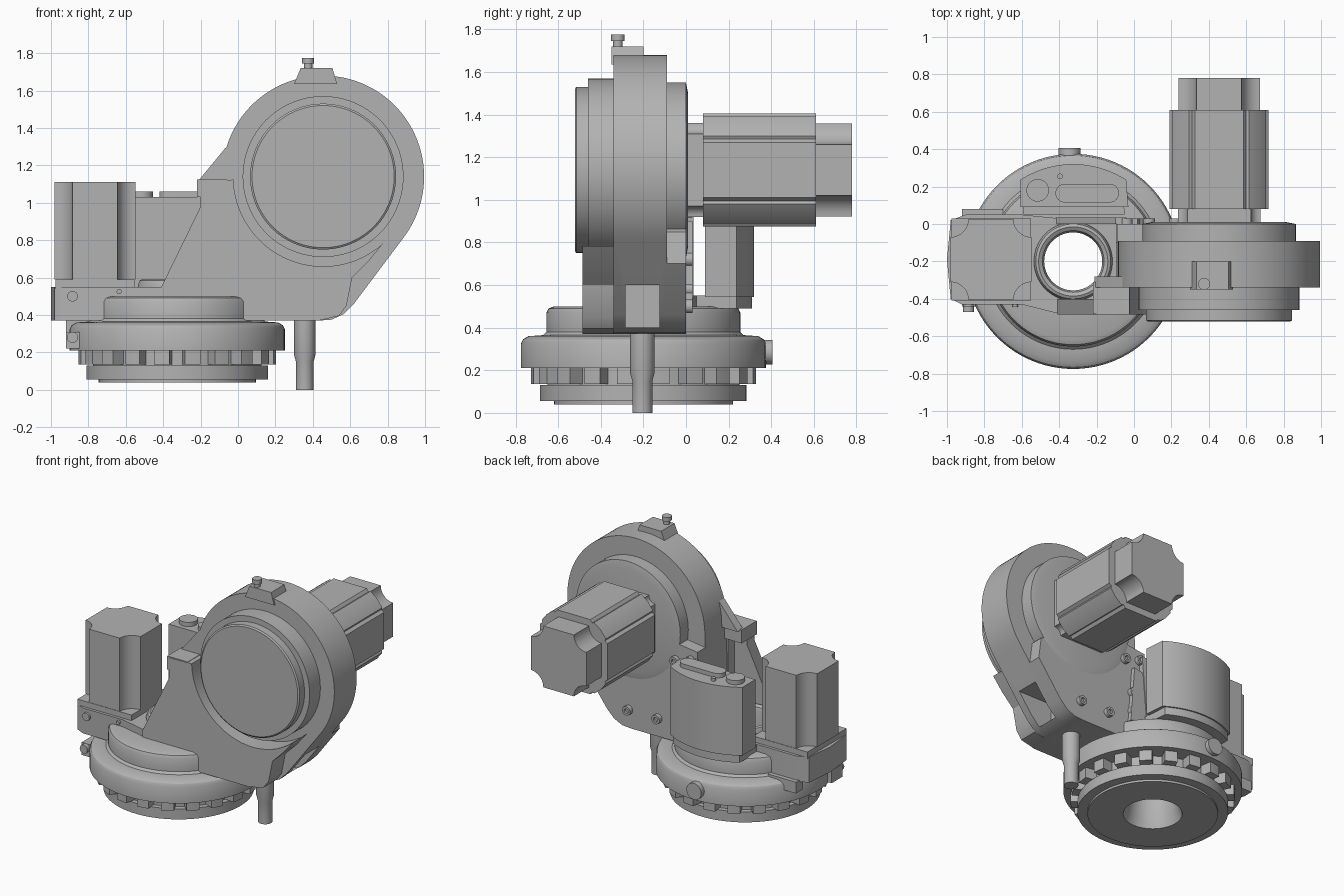
import bpy, bmesh
from math import sin, cos, pi, radians
from mathutils import Vector

cube = bpy.data.objects.get("Cube")
if cube:
    bpy.data.objects.remove(cube, do_unlink=True)

grey = bpy.data.materials.new("cast grey")
grey.use_nodes = True
COLOUR = (0.45, 0.45, 0.45, 1)
grey.diffuse_color = COLOUR
grey.node_tree.nodes["Principled BSDF"].inputs["Base Color"].default_value = COLOUR
parts = []


def finish(name, bm):
    bmesh.ops.recalc_face_normals(bm, faces=bm.faces)
    mesh = bpy.data.meshes.new(name)
    bm.to_mesh(mesh)
    bm.free()
    mesh.materials.append(grey)
    obj = bpy.data.objects.new(name, mesh)
    bpy.context.collection.objects.link(obj)
    parts.append(obj)
    return obj


def place(axis, a, b, h):
    """Map an outline point and a height to space; axis y outlines are (x, z)."""
    return {"z": (a, b, h), "y": (a, h, b), "x": (h, a, b)}[axis]


def prism(name, outline, axis, lo, hi):
    bm = bmesh.new()
    low = [bm.verts.new(place(axis, a, b, lo)) for a, b in outline]
    high = [bm.verts.new(place(axis, a, b, hi)) for a, b in outline]
    bm.faces.new(low)
    bm.faces.new(high)
    n = len(low)
    for i in range(n):
        j = (i + 1) % n
        bm.faces.new((low[i], low[j], high[j], high[i]))
    return finish(name, bm)


def arc(cx, cy, r, start, end, n=24):
    return [(cx + r * cos(radians(start + (end - start) * i / n)),
             cy + r * sin(radians(start + (end - start) * i / n))) for i in range(n + 1)]


def cyl(name, cx, cy, r, axis, lo, hi, n=32):
    return prism(name, arc(cx, cy, r, 0, 360, n)[:-1], axis, lo, hi)


def box(name, x, y, z):
    return prism(name, [(x[0], y[0]), (x[1], y[0]), (x[1], y[1]), (x[0], y[1])], "z", *z)


def lathe(name, profile, axis, cx, cy, n=96, closed=False):
    bm = bmesh.new()
    rings = []
    for r, h in profile:
        rings.append([bm.verts.new(place(axis, cx + r * cos(2 * pi * i / n),
                                         cy + r * sin(2 * pi * i / n), h)) for i in range(n)])
    pairs = list(zip(rings, rings[1:]))
    if closed:
        pairs.append((rings[-1], rings[0]))
    else:
        bm.faces.new(rings[0])
        bm.faces.new(rings[-1])
    for p, q in pairs:
        for i in range(n):
            j = (i + 1) % n
            bm.faces.new((p[i], p[j], q[j], q[i]))
    return finish(name, bm)


def cut(obj, cutter):
    mod = obj.modifiers.new("cut", "BOOLEAN")
    mod.object, mod.operation, mod.solver = cutter, "DIFFERENCE", "EXACT"
    dg = bpy.context.evaluated_depsgraph_get()
    mesh = bpy.data.meshes.new_from_object(obj.evaluated_get(dg))
    obj.modifiers.clear()
    obj.data = mesh
    parts.remove(cutter)
    bpy.data.objects.remove(cutter, do_unlink=True)


def scalloped(cx, cy, half, flat):
    """Square outline with a concave round cut at each corner."""
    pts = []
    for k, (sx, sy) in enumerate([(1, 1), (-1, 1), (-1, -1), (1, -1)]):
        pts += arc(cx + sx * half, cy + sy * half, half - flat, 270 + 90 * k, 180 + 90 * k, 8)
    return pts


BX, BY = -0.325, -0.2      # vertical axis
DX, DZ = 0.455, 1.14       # horizontal axis

# Turntable base with hollow bore and collar
lathe("base_turntable", [
    (0.19, 0.04), (0.42, 0.04), (0.42, 0.055), (0.485, 0.055), (0.485, 0.13), (0.45, 0.13),
    (0.45, 0.21), (0.575, 0.21), (0.575, 0.325), (0.565, 0.345), (0.54, 0.36), (0.47, 0.365),
    (0.455, 0.38), (0.455, 0.47), (0.445, 0.49), (0.42, 0.5), (0.21, 0.5), (0.21, 0.56),
    (0.2, 0.585), (0.185, 0.592), (0.165, 0.58), (0.155, 0.55), (0.155, 0.2), (0.17, 0.1)],
    "z", BX, BY, closed=True)

# Castellated ring under the turntable
TEETH = 20
for i in range(TEETH):
    a = 360 * (i + 0.5) / TEETH
    prism("base_tooth", arc(BX, BY, 0.53, a - 4.5, a + 4.5, 3)
          + arc(BX, BY, 0.44, a + 5.5, a - 5.5, 3), "z", 0.135, 0.215)

# Stop and clamp on the turntable rim
cyl("rim_stop", BX - 0.02, 0.285, 0.058, "y", 0.3, 0.405)
box("rim_clamp", (-0.92, -0.8), (-0.44, -0.32), (0.22, 0.31))
cyl("clamp_bolt", -0.885, 0.28, 0.03, "y", -0.47, -0.43, 16)
box("rim_ear", (-0.92, -0.7), (0.0, 0.08), (0.3, 0.38))

# Foot plate carrying the upright motor
foot = prism("foot_plate", [
    (-1, -0.19), (-0.98, 0.02), (-0.9, 0.05), (-0.6, 0.05), (-0.4, 0.03), (-0.08, 0.03),
    (-0.08, -0.48), (-0.4, -0.48), (-0.6, -0.43), (-0.92, -0.43), (-0.98, -0.4)],
    "z", 0.37, 0.55)
cut(foot, cyl("bore_cutter", BX, BY, 0.185, "z", 0.2, 0.8, 64))
for x, z, r in ((-0.885, 0.5, 0.028), (-0.635, 0.525, 0.014)):
    cyl("foot_bolt", x, z, r, "y", -0.445, -0.4, 16)

# Upright motor
prism("upright_motor", scalloped(-0.765, -0.19, 0.217, 0.12), "z", 0.59, 1.11)
box("upright_motor_flange", (-0.975, -0.55), (-0.41, 0.03), (0.54, 0.59))

# Main housing: drum blending into the lower body
toe = [(0.62, 0.46), (0.565, 0.405), (0.5, 0.375), (0.43, 0.37)]
housing = prism("drum_housing", arc(DX, DZ, 0.54, -37, 180, 72)
                + [(-0.1, 0.37)] + toe[::-1], "y", -0.34, -0.09)
cut(housing, box("pocket_cutter", (0.46, 0.95), (-0.285, -0.125), (0.4, 0.6)))
prism("rear_panel", [(-0.1, 0.37), (-0.09, 1.05), (0.3, 1.1), (0.78, 0.85), (0.8, 0.7)] + toe,
      "y", -0.1, 0.0)
lathe("drum_rear", [(0.41, -0.1), (0.41, 0.0), (0.36, 0.01)], "y", DX, DZ)

# Stepped bearing cover on the front
lathe("bearing_cover", [(0.43, -0.33), (0.43, -0.46), (0.39, -0.46), (0.39, -0.515),
                        (0.38, -0.522)], "y", DX, DZ)

# Front panel curving around the bearing cover
rim = arc(DX, DZ, 0.48, 182, 312, 48)
edge = [(0.7, 0.69), (0.61, 0.6), (0.58, 0.45), (0.54, 0.395), (0.43, 0.37)]
prism("front_panel", [(-0.2, 0.98), (-0.2, 1.12)] + rim + edge
      + [(-0.41, 0.37), (-0.41, 0.55)], "y", -0.485, -0.4)
prism("front_panel_core", [(-0.1, 1.12)] + rim + edge + [(-0.1, 0.37)], "y", -0.41, -0.33)

# Ledge and ribs on the left of the housing
box("side_ledge", (-0.22, -0.06), (-0.48, -0.31), (1.03, 1.125))
prism("side_gusset", [(-0.21, 1.12), (-0.05, 1.12), (0.0, 1.35), (-0.07, 1.29)],
      "y", -0.34, -0.28)
prism("rear_rib", [(-0.42, 0.54), (-0.08, 0.54), (-0.04, 1.0), (-0.1, 1.0)], "y", 0.0, 0.035)
prism("panel_flange", [(-0.09, 0.5), (0.05, 0.5), (0.02, 0.9), (-0.06, 0.88)], "y", -0.02, 0.03)

# Curved connector box behind the bore
prism("connector_box", [(-0.03, 0.09)] + arc(BX, BY, 0.52, 57, 123, 24) + [(-0.608, 0.09)],
      "z", 0.545, 1.03)
prism("connector_box_base", [(-0.05, 0.05)] + arc(BX, BY, 0.51, 59, 121, 24) + [(-0.59, 0.05)],
      "z", 0.49, 0.55)
cyl("connector_cap", -0.515, 0.18, 0.06, "z", 1.02, 1.06)
prism("connector_lid", arc(-0.13, 0.165, 0.05, -90, 90, 12)
      + arc(-0.37, 0.165, 0.05, 90, 270, 12), "z", 1.02, 1.06)
cyl("connector_pin", -0.395, 0.255, 0.015, "z", 1.02, 1.05, 12)

# Rear motor: flange, ribbed body and end cap
prism("rear_motor_flange", scalloped(DX, DZ, 0.22, 0.17), "y", -0.01, 0.09)
quarter = [(0.265, -0.13), (0.265, 0.13), (0.245, 0.145), (0.252, 0.16), (0.212, 0.212),
           (0.16, 0.252), (0.145, 0.245)]
body = []
for k in range(4):
    c, s = (1, 0, -1, 0)[k], (0, 1, 0, -1)[k]
    body += [(DX + a * c - b * s, DZ + a * s + b * c) for a, b in quarter]
prism("rear_motor_body", body, "y", 0.08, 0.61)
prism("rear_motor_cap", scalloped(DX, DZ, 0.218, 0.12), "y", 0.6, 0.78)

# Socket bolts on the rear panel
for x, z in ((-0.04, 0.98), (0.08, 0.95), (0.02, 0.72), (0.02, 0.58), (0.22, 0.5), (0.45, 0.5)):
    lathe("panel_bolt", [(0.032, -0.02), (0.032, 0.03), (0.016, 0.03), (0.016, 0.015)],
          "y", x, z, 16)

# Breather fitting on top of the drum
prism("breather_base", [(0.3, 1.635), (0.53, 1.635), (0.505, 1.72), (0.335, 1.72)],
      "y", -0.35, -0.2)
lathe("breather", [(0.022, 1.7), (0.022, 1.745), (0.032, 1.745), (0.032, 1.775)],
      "z", 0.375, -0.32, 20)

# Locating pin under the body
lathe("locating_pin", [(0.047, 0), (0.047, 0.15), (0.058, 0.19), (0.058, 0.39)],
      "z", 0.357, -0.205, 32)

# Smooth curved walls, keep machined edges sharp
bpy.ops.object.select_all(action="DESELECT")
for obj in parts:
    obj.select_set(True)
bpy.context.view_layer.objects.active = parts[0]
bpy.ops.object.shade_smooth_by_angle(angle=radians(28))
